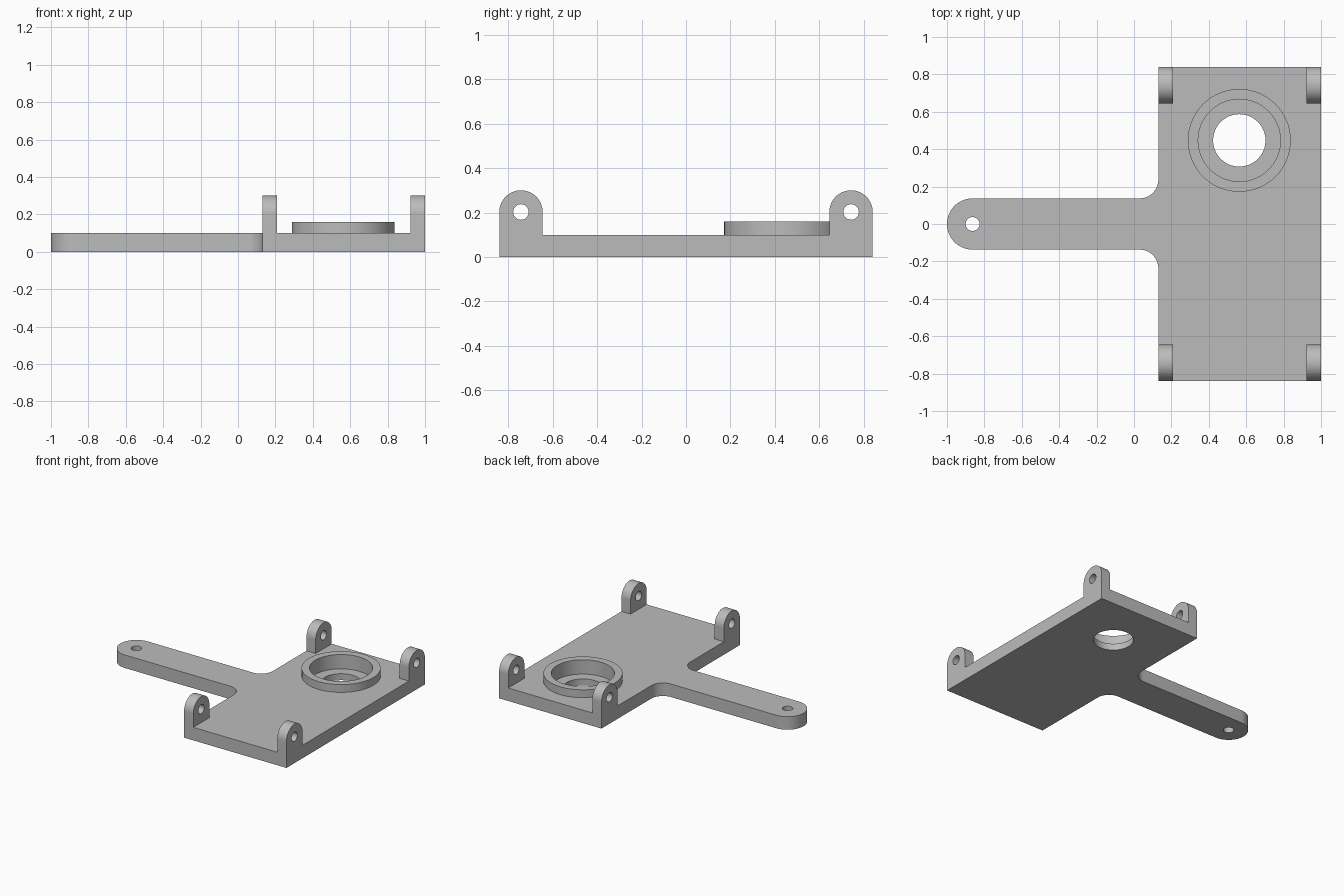
import bpy, bmesh
from math import cos, sin, radians
from mathutils import Vector

cube = bpy.data.objects.get("Cube")
if cube:
    bpy.data.objects.remove(cube, do_unlink=True)

grey = bpy.data.materials.new("plain grey")
grey.use_nodes = True
grey.diffuse_color = (0.5, 0.5, 0.5, 1)
grey.node_tree.nodes["Principled BSDF"].inputs["Base Color"].default_value = (0.5, 0.5, 0.5, 1)


def arc(cx, cy, r, start, end, steps):
    angles = [radians(start + (end - start) * i / steps) for i in range(steps + 1)]
    return [(cx + r * cos(a), cy + r * sin(a)) for a in angles]


def circle(cx, cy, r, steps=64):
    return arc(cx, cy, r, 0, 360, steps)[:-1]


def prism(name, outline, low, high, axis="z"):
    """Extrude an outline along z (outline in x, y) or along x (outline in y, z)."""
    bm = bmesh.new()
    along_x = axis == "x"
    verts = [bm.verts.new((low, u, v) if along_x else (u, v, low)) for u, v in outline]
    face = bm.faces.new(verts)
    moved = bmesh.ops.extrude_face_region(bm, geom=[face])["geom"]
    shift = Vector((high - low, 0, 0)) if along_x else Vector((0, 0, high - low))
    bmesh.ops.translate(bm, vec=shift, verts=[g for g in moved if isinstance(g, bmesh.types.BMVert)])
    bmesh.ops.recalc_face_normals(bm, faces=bm.faces)
    mesh = bpy.data.meshes.new(name)
    bm.to_mesh(mesh)
    bm.free()
    mesh.materials.append(grey)
    obj = bpy.data.objects.new(name, mesh)
    bpy.context.collection.objects.link(obj)
    return obj


def activate(obj):
    bpy.ops.object.select_all(action="DESELECT")
    obj.select_set(True)
    bpy.context.view_layer.objects.active = obj


def cut(obj, outline, low, high, axis="z"):
    cutter = prism("cutter", outline, low, high, axis)
    cutter.hide_render = True
    mod = obj.modifiers.new("hole", "BOOLEAN")
    mod.operation = "DIFFERENCE"
    mod.solver = "EXACT"
    mod.object = cutter
    activate(obj)
    bpy.ops.object.modifier_apply(modifier=mod.name)
    bpy.data.objects.remove(cutter, do_unlink=True)


def finish(obj):
    activate(obj)
    bpy.ops.object.shade_smooth_by_angle(angle=radians(30))


LEFT, RIGHT, DEPTH, TOP = 0.13, 1.0, 0.84, 0.1
ARM, FILLET = 0.137, 0.1
SEAT = (0.563, 0.447)

# Base plate with a rounded arm, blended into the plate by fillets
fx, fy = LEFT - FILLET, ARM + FILLET
outline = arc(-1 + ARM, 0, ARM, 90, 270, 32)
outline += arc(fx, -fy, FILLET, 90, 0, 16)
outline += [(LEFT, -DEPTH), (RIGHT, -DEPTH), (RIGHT, DEPTH), (LEFT, DEPTH)]
outline += arc(fx, fy, FILLET, 0, -90, 16)
plate = prism("base_plate_with_arm", outline, 0, TOP)
cut(plate, circle(-1 + ARM, 0, 0.037, 32), -0.1, 0.3)
cut(plate, circle(*SEAT, 0.22), 0.05, 0.3)
cut(plate, circle(*SEAT, 0.14), -0.1, 0.3)
finish(plate)

# Raised collar around the stepped hole
collar = prism("raised_collar", circle(*SEAT, 0.275), TOP, 0.16)
cut(collar, circle(*SEAT, 0.22), 0, 0.3)
finish(collar)

# Four round-topped corner lugs with pin holes
R = 0.0975
for end, sign in (("front", -1), ("back", 1)):
    cy = sign * (DEPTH - R)
    for side, x in (("right", LEFT), ("left", RIGHT - 0.078)):
        shape = [(cy - R, TOP), (cy + R, TOP)] + arc(cy, 0.3 - R, R, 0, 180, 32)
        lug = prism(f"{end}_{side}_lug", shape, x, x + 0.078, "x")
        cut(lug, circle(cy, 0.3 - R, 0.035, 32), x - 0.1, x + 0.2, "x")
        finish(lug)
